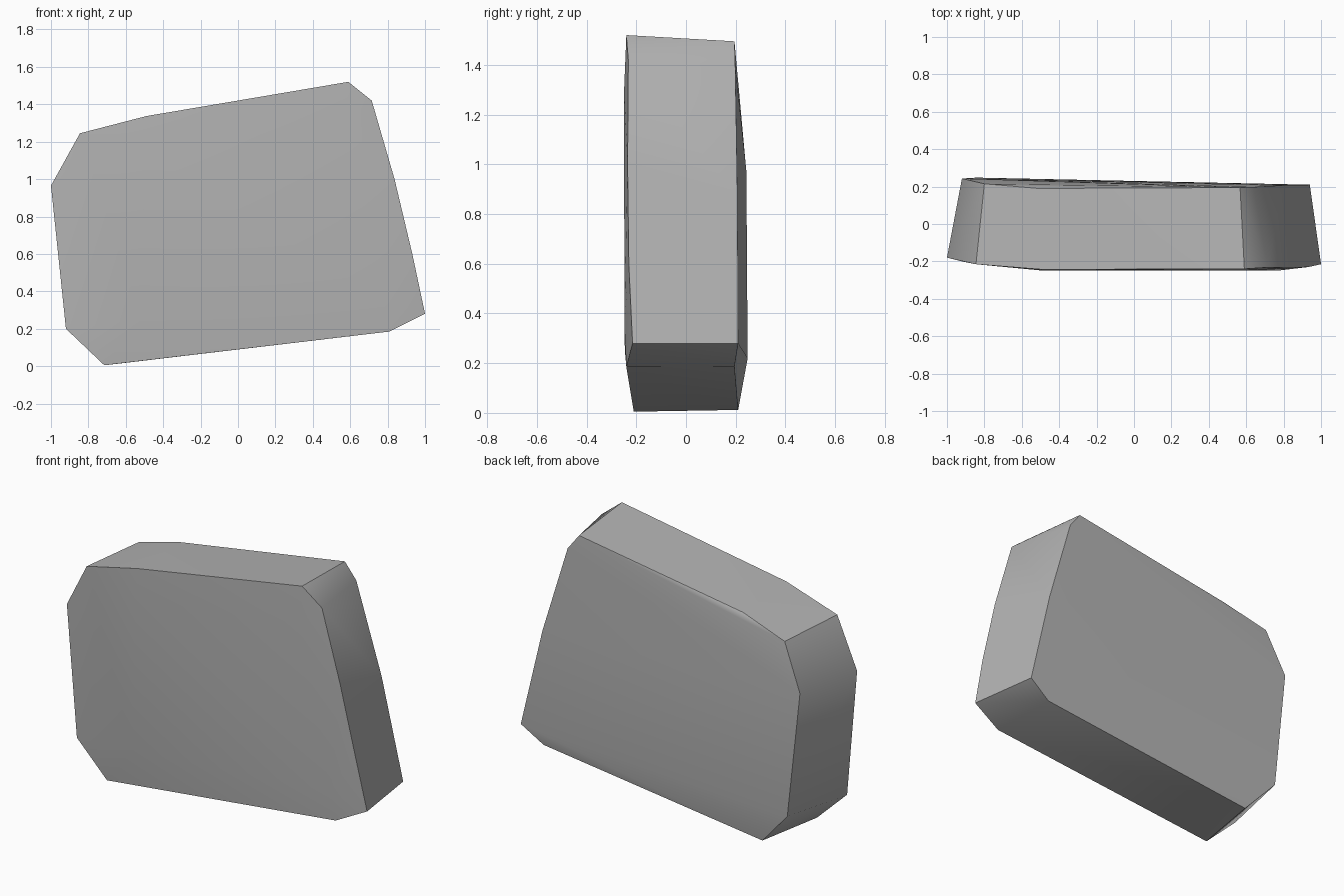
import bpy, bmesh, math

cube = bpy.data.objects.get("Cube")
if cube:
    bpy.data.objects.remove(cube, do_unlink=True)

# Plain grey stone
stone = bpy.data.materials.new("grey stone")
stone.use_nodes = True
grey = (0.45, 0.45, 0.45, 1)
stone.diffuse_color = grey
stone.node_tree.nodes["Principled BSDF"].inputs["Base Color"].default_value = grey

# Chipped front rim of the slab
front_rim = [
    (-1, -.18, .965), (-.845, -.215, 1.245), (-.49, -.243, 1.337),
    (.59, -.24, 1.52), (.715, -.232, 1.42), (.837, -.235, 1), (.932, -.23, .6),
    (1, -.215, .28), (.81, -.24, .185), (-.715, -.21, .005), (-.92, -.2, .2),
]
# Slight bulge of the front face
front_bulge = [(-.5, -.248, 1.15), (-.52, -.246, .25), (.58, -.249, 1.3), (.78, -.248, .35)]
# Narrower back rim
back_rim = [
    (-.92, .243, .97), (-.8, .215, 1.238), (-.51, .19, 1.323),
    (.567, .195, 1.495), (.64, .198, 1.4), (.8, .207, .87),
    (.94, .21, .28), (.8, .195, .187), (-.65, .21, .012), (-.84, .248, .22),
]

# Wrap the rims in a convex faceted skin
bm = bmesh.new()
for point in front_rim + front_bulge + back_rim:
    bm.verts.new(point)
bmesh.ops.convex_hull(bm, input=bm.verts[:])
bmesh.ops.delete(bm, geom=[v for v in bm.verts if not v.link_faces], context='VERTS')
bmesh.ops.recalc_face_normals(bm, faces=bm.faces[:])
mesh = bpy.data.meshes.new("stone_slab")
bm.to_mesh(mesh)
bm.free()
mesh.materials.append(stone)

slab = bpy.data.objects.new("stone_slab", mesh)
bpy.context.collection.objects.link(slab)
bpy.ops.object.select_all(action='DESELECT')
slab.select_set(True)
bpy.context.view_layer.objects.active = slab
bpy.ops.object.shade_smooth_by_angle(angle=math.radians(40))
